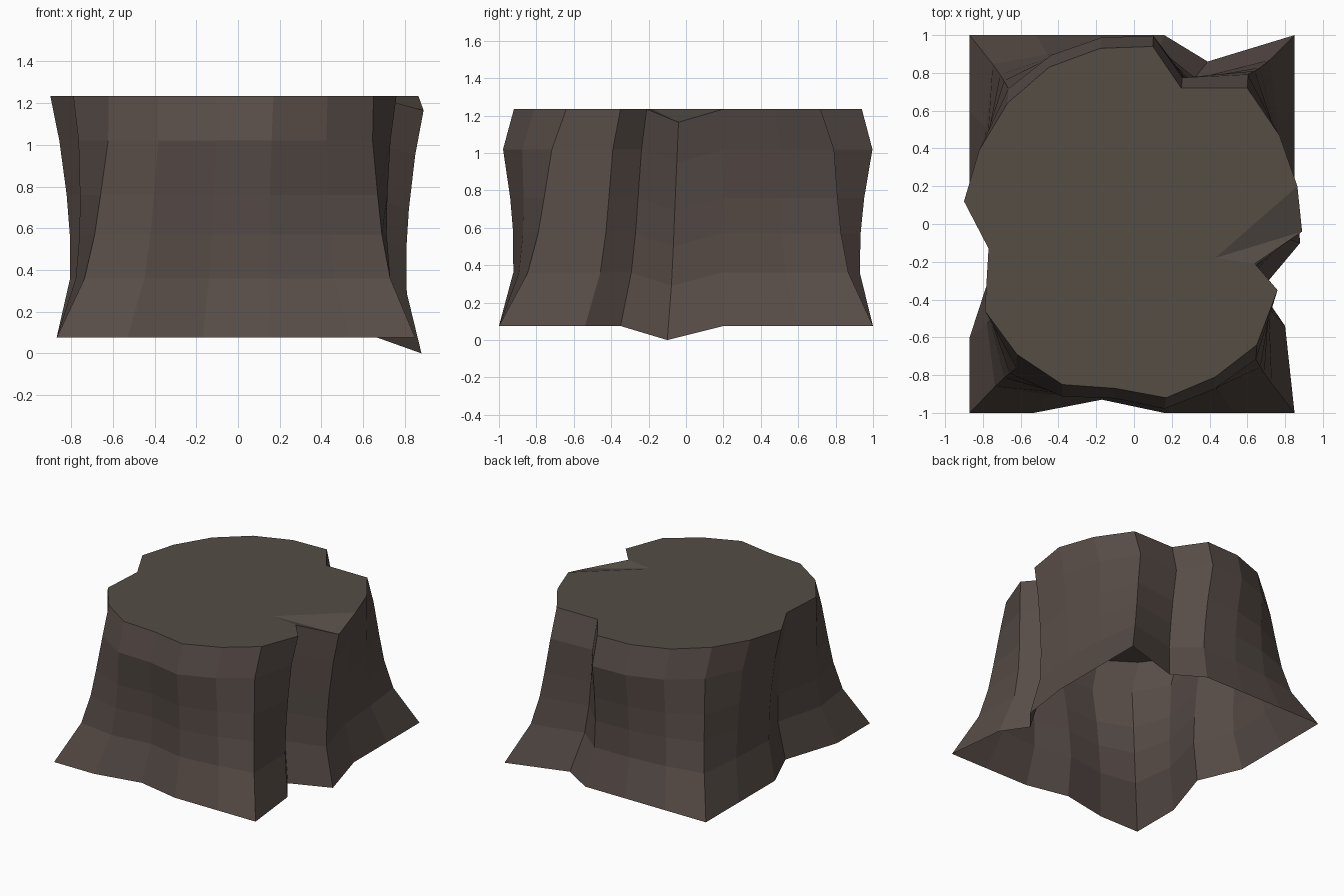
import bpy
import bmesh

if "Cube" in bpy.data.objects:
    bpy.data.objects.remove(bpy.data.objects["Cube"])


def material(name, rgb):
    m = bpy.data.materials.new(name)
    m.diffuse_color = (*rgb, 1)
    m.use_nodes = True
    m.node_tree.nodes["Principled BSDF"].inputs["Base Color"].default_value = m.diffuse_color
    return m


# One column per entry, counter-clockwise: top x, y, then foot x, y
columns = [
    (0.89, -0.04, 0.88, -0.10),   # sunken column beside the split
    (0.865, 0.20, 0.85, 0.20),
    (0.77, 0.47, 0.85, 0.60),
    (0.60, 0.72, 0.85, 1.00),     # back right root
    (0.25, 0.72, 0.39, 0.86),     # back notch
    (0.10, 0.94, 0.16, 1.00),
    (-0.18, 0.93, -0.18, 1.00),
    (-0.45, 0.83, -0.52, 1.00),
    (-0.67, 0.64, -0.87, 1.00),   # back left root
    (-0.82, 0.39, -0.87, 0.60),
    (-0.90, 0.12, -0.87, 0.16),
    (-0.77, -0.13, -0.73, -0.17),  # left notch
    (-0.79, -0.46, -0.87, -0.60),
    (-0.62, -0.69, -0.87, -1.00),  # front left root
    (-0.38, -0.85, -0.53, -1.00),
    (-0.10, -0.87, -0.17, -0.93),
    (0.17, -0.92, 0.16, -1.00),
    (0.43, -0.81, 0.53, -1.00),
    (0.65, -0.64, 0.85, -1.00),   # front right root
    (0.76, -0.35, 0.80, -0.54),
    (0.64, -0.21, 0.67, -0.35),   # inner edge of the split
]
# Wall levels: height, blend towards the foot, waist scale
levels = [(0.075, 1, 1), (0.36, 0.72, 0.93), (0.57, 0.52, 0.935),
          (0.76, 0.36, 0.955), (1.02, 0.12, 1)]
TOP = 1.235
SINK = 0.07

bm = bmesh.new()
rings = []
for z, f, s in levels:
    ring = []
    for i, (tx, ty, fx, fy) in enumerate(columns):
        x = (tx * 0.95 * (1 - f) + fx * f) * s
        y = (ty * 1.06 * (1 - f) + fy * f) * s
        drop = SINK if i == 0 else 0
        ring.append(bm.verts.new((x, y, max(0, z - drop - (0.005 if f == 1 and i == 0 else 0)))))
    rings.append(ring)
rings.append([bm.verts.new((c[0], c[1], TOP - (SINK if i == 0 else 0)))
              for i, c in enumerate(columns)])

# Bark walls, open underneath
n = len(columns)
for low, high in zip(rings, rings[1:]):
    for i in range(n):
        j = (i + 1) % n
        bm.faces.new((low[i], low[j], high[j], high[i]))

# Cut top, folded down to the sunken column
top = rings[-1]
fold = bm.verts.new((0.43, -0.18, TOP))
lid = [bm.faces.new(top[1:] + [fold]),
       bm.faces.new((fold, top[0], top[1])),
       bm.faces.new((fold, top[-1], top[0]))]
for face in lid:
    face.material_index = 1

mesh = bpy.data.meshes.new("stump")
bm.to_mesh(mesh)
bm.free()
mesh.materials.append(material("bark brown", (0.095, 0.072, 0.063)))
mesh.materials.append(material("cut wood brown", (0.090, 0.074, 0.060)))
bpy.context.collection.objects.link(bpy.data.objects.new("stump", mesh))
